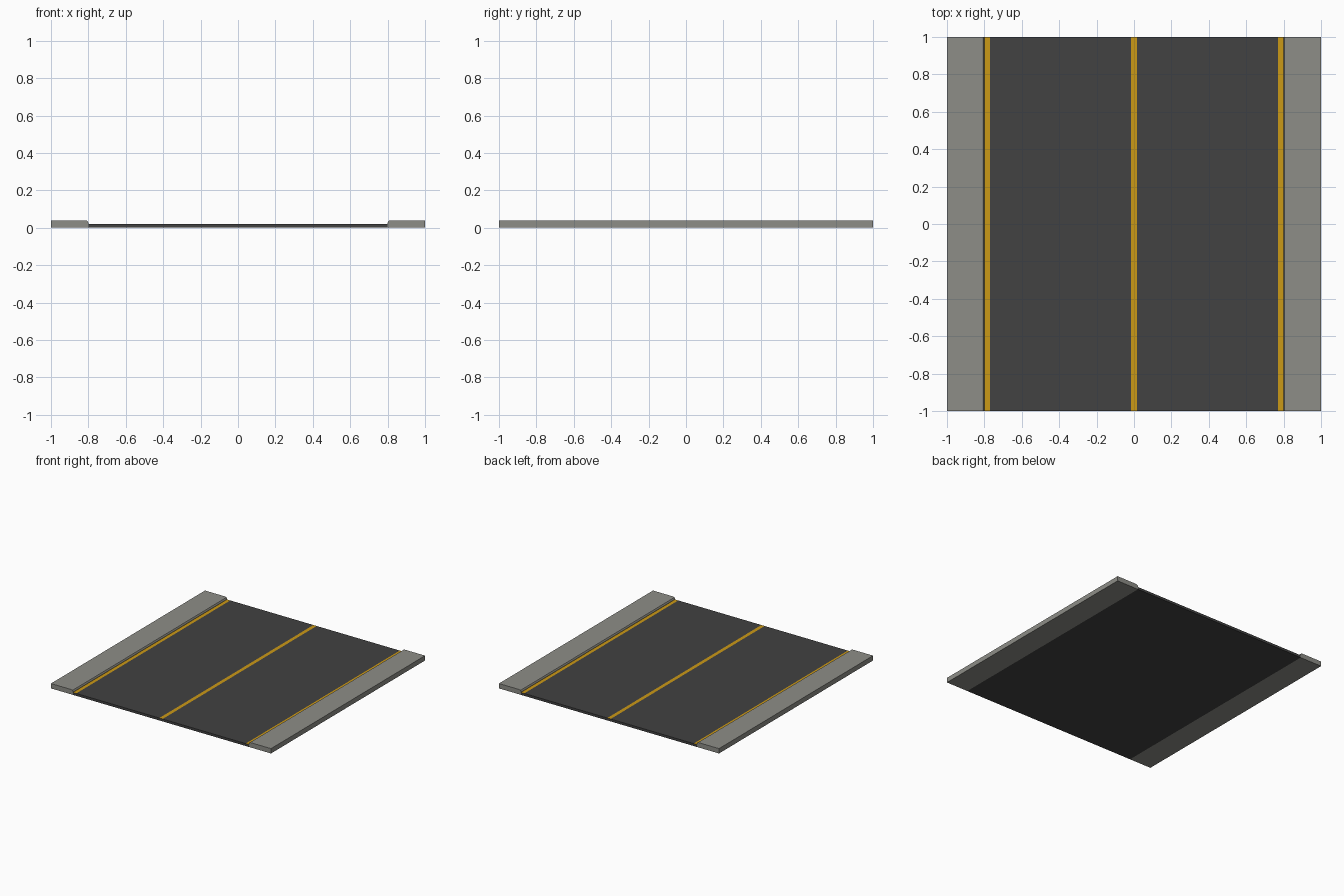
import bpy, bmesh

if "Cube" in bpy.data.objects:
    bpy.data.objects.remove(bpy.data.objects["Cube"])


def material(name, rgb):
    m = bpy.data.materials.new(name)
    m.diffuse_color = (*rgb, 1)
    m.use_nodes = True
    m.node_tree.nodes["Principled BSDF"].inputs["Base Color"].default_value = m.diffuse_color
    return m


asphalt = material("asphalt", (0.054, 0.054, 0.054))
paint = material("yellow_paint", (0.60, 0.32, 0.008))
concrete = material("concrete", (0.27, 0.27, 0.245))


def extrude_profile(name, profile, mats):
    """Extrude an x-z outline along y from -1 to 1."""
    bm = bmesh.new()
    face = bm.faces.new([bm.verts.new((x, -1, z)) for x, z in profile])
    geom = bmesh.ops.extrude_face_region(bm, geom=[face])["geom"]
    verts = [g for g in geom if isinstance(g, bmesh.types.BMVert)]
    bmesh.ops.translate(bm, verts=verts, vec=(0, 2, 0))
    bmesh.ops.recalc_face_normals(bm, faces=bm.faces)
    mesh = bpy.data.meshes.new(name)
    bm.to_mesh(mesh)
    bm.free()
    for m in mats:
        mesh.materials.append(m)
    obj = bpy.data.objects.new(name, mesh)
    bpy.context.collection.objects.link(obj)
    return obj


# Roadway, with the top split into lanes and painted strips
top = [-0.8, -0.77, -0.015, 0.015, 0.77, 0.8]
road = extrude_profile("roadway", [(x, 0.02) for x in top] + [(0.8, 0), (-0.8, 0)],
                       [asphalt, paint])
for f in road.data.polygons:
    x = abs(f.center.x)
    if f.normal.z > 0.9 and (x < 0.01 or x > 0.77):
        f.material_index = 1

# Pavements with an eased kerb edge
for side, s in (("left", -1), ("right", 1)):
    kerb = [(1, 0), (1, 0.04), (0.814, 0.04), (0.805, 0.036), (0.8, 0.027), (0.8, 0)]
    extrude_profile(side + "_pavement", [(s * x, z) for x, z in kerb], [concrete])
